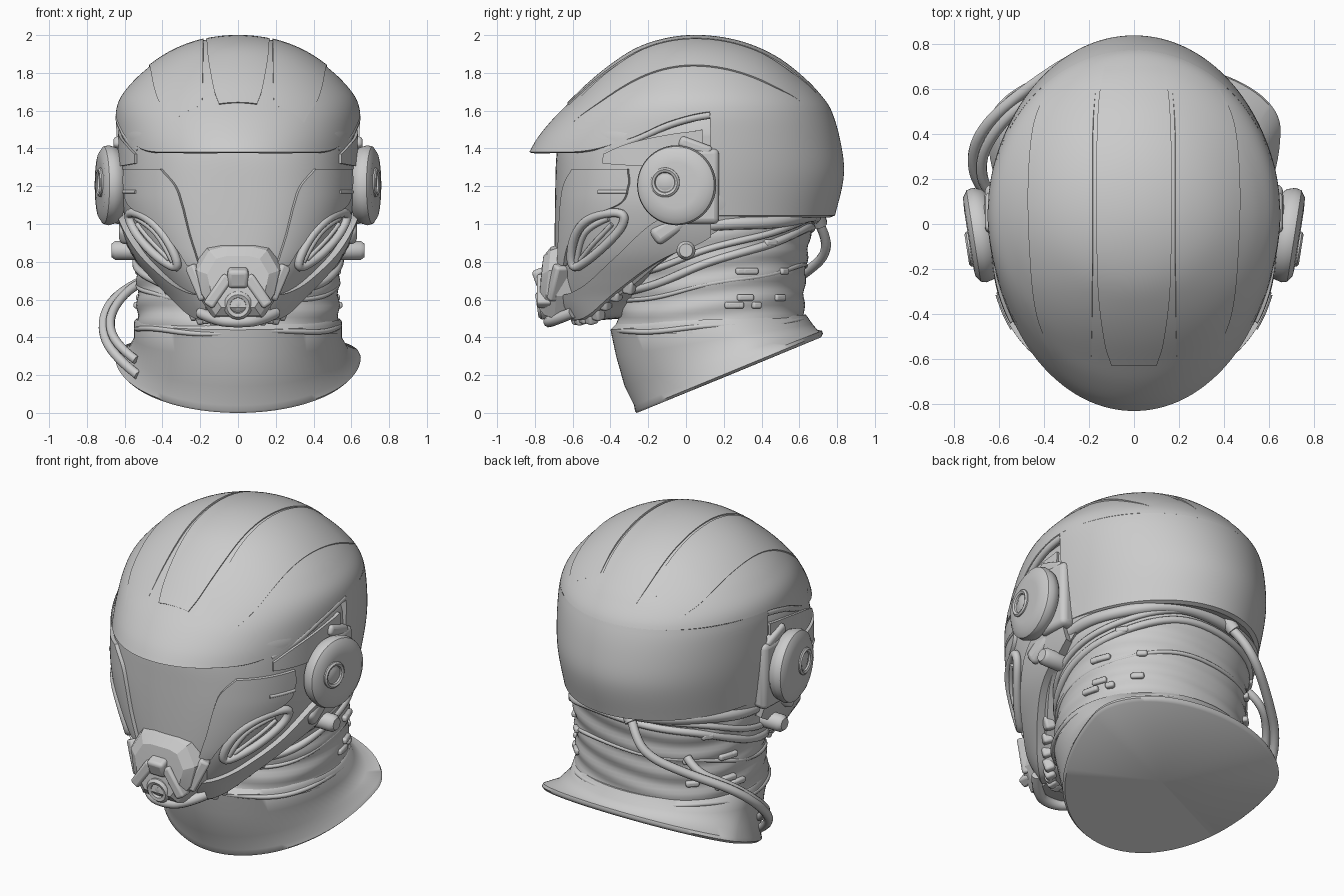
import bpy, bmesh, math, random
from mathutils import Vector, Matrix

if "Cube" in bpy.data.objects:
    bpy.data.objects.remove(bpy.data.objects["Cube"])
random.seed(4)
TAU = math.tau

def curve(tab, x):
    """Smooth interpolation through (x, value) pairs."""
    n = len(tab)
    x = min(max(x, tab[0][0]), tab[-1][0])
    i = 0
    while i < n - 2 and x > tab[i + 1][0]:
        i += 1
    def slope(k):
        a, b = tab[max(k - 1, 0)], tab[min(k + 1, n - 1)]
        return (b[1] - a[1]) / (b[0] - a[0])
    (x0, a), (x1, b) = tab[i], tab[i + 1]
    d = x1 - x0
    t = (x - x0) / d
    return (a * (2*t**3 - 3*t*t + 1) + b * (3*t*t - 2*t**3)
            + d * (slope(i) * (t**3 - 2*t*t + t) + slope(i + 1) * (t**3 - t*t)))

def sq(*pairs):
    return [(z, r * r) for z, r in pairs]

def radius(tab, z):
    return math.sqrt(max(curve(tab, z), 0))

def oval(phi, c, f, b, w, n=2.0):
    """Egg outline; phi = 0 faces the front."""
    s, k = math.sin(phi), math.cos(phi)
    p = lambda v: math.copysign(abs(v) ** (2 / n), v)
    return w * p(s), c - (f if k > 0 else b) * p(k)

def finish(ob, angle=35, mirror=False):
    bpy.ops.object.select_all(action='DESELECT')
    ob.select_set(True)
    bpy.context.view_layer.objects.active = ob
    bpy.ops.object.shade_smooth_by_angle(angle=math.radians(angle))
    if mirror:
        m = ob.modifiers.new("mirror", 'MIRROR')
        m.use_mirror_merge = False
    return ob

def grid(name, rows, closed=True, mirror=False, angle=35, matrix=None):
    """Skin rows of points, optionally closed around each row."""
    n = len(rows[0])
    faces = [(r*n + i, r*n + (i+1) % n, (r+1)*n + (i+1) % n, (r+1)*n + i)
             for r in range(len(rows) - 1) for i in range(n if closed else n - 1)]
    me = bpy.data.meshes.new(name)
    me.from_pydata([tuple(p) for r in rows for p in r], [], faces)
    bm = bmesh.new()
    bm.from_mesh(me)
    bmesh.ops.remove_doubles(bm, verts=bm.verts, dist=1e-5)
    bmesh.ops.recalc_face_normals(bm, faces=bm.faces)
    bm.to_mesh(me)
    bm.free()
    if matrix:
        me.transform(matrix)
    ob = bpy.data.objects.new(name, me)
    bpy.context.collection.objects.link(ob)
    return finish(ob, angle, mirror)

def panel(name, surf, rows, height, mirror=True, fade=(0, 0), nu=12, sub=8):
    """Raised plate over a surface; the border sinks into it."""
    out, m = [], len(rows) - 1
    us = [0] + [i / nu for i in range(nu + 1)] + [1]
    vs = [0] + [i / (m * sub) for i in range(m * sub + 1)] + [1]
    cols = [[(k, r[e][j]) for k, r in enumerate(rows)] for e in (0, 1) for j in (0, 1)]
    for iv, v in enumerate(vs):
        a0, b0, a1, b1 = (curve(c, v * m) for c in cols)
        h = height
        if fade[0]: h *= min(1, v / fade[0])
        if fade[1]: h *= min(1, (1 - v) / fade[1])
        edge_v = iv in (0, len(vs) - 1)
        out.append([surf(a0 + (a1 - a0) * u, b0 + (b1 - b0) * u,
                         -0.012 if edge_v or iu in (0, len(us) - 1) else h)
                    for iu, u in enumerate(us)])
    return grid(name, out, False, mirror)

def tube(name, pts, r, mirror=False, cyclic=False):
    cu = bpy.data.curves.new(name, 'CURVE')
    cu.dimensions, cu.bevel_depth, cu.bevel_resolution = '3D', r, 3
    cu.use_fill_caps, cu.resolution_u = True, 6
    sp = cu.splines.new('NURBS')
    sp.points.add(len(pts) - 1)
    for p, q in zip(sp.points, pts):
        p.co = (*q, 1)
    sp.order_u, sp.use_endpoint_u, sp.use_cyclic_u = 3, not cyclic, cyclic
    ob = bpy.data.objects.new(name, cu)
    bpy.context.collection.objects.link(ob)
    bpy.ops.object.select_all(action='DESELECT')
    ob.select_set(True)
    bpy.context.view_layer.objects.active = ob
    bpy.ops.object.convert(target='MESH')
    return finish(bpy.context.object, 50, mirror)

def lathe(name, prof, loc, axis, mirror=False, seg=48):
    mat = Matrix.Translation(loc) @ Vector(axis).to_track_quat('Z', 'Y').to_matrix().to_4x4()
    rows = [[(r * math.cos(TAU*i/seg), r * math.sin(TAU*i/seg), d) for i in range(seg)] for r, d in prof]
    return grid(name, rows, True, mirror, 40, mat)

def box(name, loc, size, rot=(0, 0, 0), bevel=0.02, mirror=True):
    bpy.ops.mesh.primitive_cube_add(size=1)
    ob = bpy.context.object
    ob.name = name
    mat = Matrix.Translation(loc) @ Matrix.Rotation(rot[2], 4, 'Z') @ Matrix.Rotation(rot[1], 4, 'Y') @ Matrix.Rotation(rot[0], 4, 'X')
    ob.data.transform(mat @ Matrix.Diagonal((*size, 1)))
    b = ob.modifiers.new("bevel", 'BEVEL')
    b.width, b.segments = bevel, 3
    return finish(ob, 40, mirror)

# Outer shell with pointed brim
TOP = 1.993
DW = sq((1.03, .6), (1.3, .635), (1.5, .648), (1.6, .645), (1.67, .622), (1.75, .56), (1.82, .485), (1.9, .37), (1.96, .23), (TOP, 0))
DF = sq((1.38, .88), (1.45, .84), (1.55, .76), (1.65, .66), (1.75, .555), (1.85, .43), (1.93, .3), (TOP, 0))
DB = sq((1.03, .735), (1.25, .785), (1.4, .775), (1.6, .72), (1.7, .65), (1.8, .54), (1.9, .39), (1.96, .24), (TOP, 0))
BRIM = [(0, 1.375), (30, 1.375), (50, 1.385), (66, 1.45), (80, 1.54), (98, 1.59), (180, 1.59)]
def dome(phi, z, k=1):
    x, y = oval(phi, .05, radius(DF, z), radius(DB, z), radius(DW, z))
    return (x * k, .05 + (y - .05) * k, z)
def turn(phi):
    return abs((math.degrees(phi) + 180) % 360 - 180)
def brim_z(phi):
    return curve(BRIM, turn(phi))
phis = [TAU * i / 220 for i in range(220)]
rows = [[dome(p, brim_z(p) + .015, .82) for p in phis], [dome(p, brim_z(p), .985) for p in phis]]
for j in range(45):
    t = 1 - (1 - j / 44) ** 2
    rows.append([dome(p, brim_z(p) + .006 + (TOP - brim_z(p) - .006) * t) for p in phis])
grid("helmet_dome", rows)

# Lower shell wrapping the sides and back
back = [math.radians(96 + 168 * i / 120) for i in range(121)]
levels = [(1.06, .82), (1.035, .97)] + [(1.045 + .555 * j / 20, 1) for j in range(21)]
rows = []
for z, k in levels:
    ring = [dome(p, z, k) for p in back]
    ends = [(x * .88, y + .02, z) for x, y, z in (ring[0], ring[-1])]
    rows.append([ends[0]] + ring + [ends[1]])
grid("helmet_back", rows, False)

# Raised panels along the crown
def dome_xy(x, y, h):
    lo, hi = 1.3, TOP
    for _ in range(30):
        z = (lo + hi) / 2
        d = y - .05
        r = radius(DF if d < 0 else DB, z)
        inside = (x / max(radius(DW, z), 1e-6))**2 + (d / max(r, 1e-6))**2 < 1
        lo, hi = (z, hi) if inside else (lo, z)
    p = Vector((x, y, lo))
    return p + (p - Vector((0, .05, 1.2))).normalized() * h
strip = [(-.62, .1), (-.52, .13), (-.3, .158), (0, .165), (.3, .165), (.55, .155), (.7, .13)]
panel("crown_strip", dome_xy, [((-w, y), (w, y)) for y, w in strip], .008, False, (0, .2))
side = [(-.6, .19, .35), (-.4, .185, .43), (-.1, .182, .46), (.2, .182, .465), (.45, .18, .44), (.6, .17, .38)]
panel("crown_side_panel", dome_xy, [((a, y), (b, y)) for y, a, b in side], .009, True, (.3, .25))

# Face mask and visor
HW = sq((.45, .28), (.6, .36), (.7, .43), (.85, .53), (1, .59), (1.15, .62), (1.5, .62))
HF = sq((.45, .58), (.6, .66), (.75, .69), (.9, .695), (1.2, .692), (1.37, .685), (1.5, .66))
CHIN = [(0, .48), (40, .5), (53, .57), (70, .67), (90, .87), (110, 1), (180, 1.02)]
def head(phi, z, h=0, k=1):
    x, y = oval(phi, 0, radius(HF, z) + h, .6 + h, radius(HW, z) + h, 2.5)
    return (x * k, y * k, z)
def chin_z(p):
    return curve(CHIN, turn(p))
def head_deg(a, z, h):
    return head(math.radians(a), z, h)
def head_xz(x, z, h):
    return head(math.asin(min(x / radius(HW, z), .99) ** 1.25), z, h)
hp = [TAU * i / 128 for i in range(128)]
rows = [[head(p, chin_z(p) + .02, 0, .55) for p in hp]]
rows += [[head(p, chin_z(p) + (1.48 - chin_z(p)) * j / 30) for p in hp] for j in range(31)]
rows += [[head(p, z, 0, k) for p in hp] for z, k in ((1.55, .96), (1.62, .89), (1.63, 0))]
grid("face_mask", rows)

# Cheek plates beside the visor, jaw guards, brow rails
cheek = [(1.29, .4, .59), (1.2, .325, .59), (1.1, .29, .565), (1.02, .27, .45), (.94, .25, .37), (.86, .225, .31), (.78, .2, .26)]
panel("cheek_plate", head_xz, [((a, z), (b, z)) for z, a, b in cheek], .02)
jaw = [(98, 1.1, .93), (82, 1.02, .8), (66, .84, .66), (50, .7, .55), (36, .64, .5), (22, .62, .49)]
panel("jaw_guard", head_deg, [((a, t), (a, b)) for a, t, b in jaw], .04)
panel("temple_plate", head_deg, [((56, 1.37), (56, 1.32)), ((70, 1.43), (70, 1.31)), ((95, 1.5), (95, 1.3))], .015)
tube("brow_rail", [dome(math.radians(a), brim_z(math.radians(a)) - .012, .972) for a in range(56, 98, 5)], .02, True)
tube("cheek_slot", [head_deg(a, 1.17, .018) for a in (54, 59, 64, 69)], .01, True)

# Eye-shaped side vents: thick rim, sunken crescent slats
vent = [(.57, 1.07), (.47, 1.04), (.36, .92), (.29, .75), (.4, .81), (.5, .91), (.555, 1.0)]
tube("vent_rim", [head_xz(x, z, .016) for x, z in vent], .024, True, True)
tube("vent_upper_lid", [head_xz(x, z, .006) for x, z in ((.53, 1.03), (.46, .99), (.39, .9), (.34, .8))], .016, True)
tube("vent_lower_lid", [head_xz(x, z, .004) for x, z in ((.53, 1.0), (.49, .945), (.43, .88), (.36, .81))], .013, True)

# Muzzle with breather
half = [(.09, .9), (.17, .88), (.24, .76), (.21, .62), (.13, .5)]
poly = half + [(-x, z) for x, z in reversed(half)]
prof = [(-.5, 1), (-.68, 1), (-.735, .9), (-.77, .68), (-.775, 0)]
grid("muzzle", [[(x * s, y - .1 * (.68 - z) * s, .68 + (z - .68) * s) for x, z in poly] for y, s in prof], angle=20)
box("nose_block", (0, -.755, .72), (.11, .1, .1), (.35, 0, 0), .02, False)
box("muzzle_arm", (.105, -.75, .645), (.06, .08, .19), (0, -.6, 0), .015)
box("muzzle_strap", (.2, -.67, .69), (.06, .1, .2), (0, .45, .5), .015)
lathe("breather", [(.075, -.08), (.075, .01), (.06, .025), (.042, .02), (.038, 0), (0, 0)], (0, -.765, .57), (0, -1, -.15))
lathe("breather_core", [(.022, -.02), (.022, .014), (0, .02)], (0, -.765, .57), (0, -1, -.15), seg=20)
tube("chin_lip", [(-.2, -.6, .53), (-.12, -.7, .49), (0, -.735, .48), (.12, -.7, .49), (.2, -.6, .53)], .03)
lathe("muzzle_stud", [(.035, -.05), (.035, .01), (.02, .018), (0, .018)], (.13, -.705, .83), (.3, -1, .4), True, 20)

# Ear discs and their mounts
ax = (.988, -.155, 0)
lathe("ear_disc", [(0, -.07), (.17, -.07), (.2, -.045), (.212, -.005), (.205, .022), (.175, .042), (.12, .046), (0, .046)], (.69, -.05, 1.205), ax, True, 64)
lathe("ear_hub", [(.08, -.02), (.078, .012), (.068, .02), (.055, .014), (.05, .002), (.03, .01), (0, .012)], (.722, -.11, 1.22), ax, True)
box("ear_mount", (.62, .07, 1.2), (.09, .21, .4), (0, 0, .05), .03)
box("ear_mount_top", (.63, .05, 1.41), (.06, .18, .06), (-.35, 0, 0))
box("jaw_hinge", (.59, -.09, .98), (.08, .2, .1), (.6, 0, 0), .03)
lathe("hinge_knob", [(.05, -.12), (.05, .01), (.035, .03), (0, .03)], (.64, .0, .86), (1, 0, 0), True, 24)

# Neck with soft folds
NF = sq((.4, .53), (.7, .48), (1.1, .46))
NB = sq((.4, .49), (.6, .475), (.95, .51), (1.15, .56))
NW = sq((.4, .535), (.7, .535), (1.1, .56))
def neck(phi, z, h=0):
    return (*oval(phi, .15, radius(NF, z) + h, radius(NB, z) + h, radius(NW, z) + h, 2.15), z)
np_ = [TAU * i / 96 for i in range(96)]
grid("neck", [[neck(p, .42 + .68 * j / 32, .006 * math.sin(j * 1.1 + 2 * math.sin(2 * p))) for p in np_] for j in range(33)])
folds = [(.455, .03, .014, .004), (.68, .1, .012, -.003), (.8, .18, .022, 0), (.87, .16, .018, .006), (.99, .05, .035, .004)]
for i, (z, tilt, r, h) in enumerate(folds):
    tube(f"neck_band_{i+1}", [neck(p, z - tilt * math.cos(p) + .008 * math.sin(5 * p), h) for p in np_[::2]], r, False, True)

# Small fittings on the neck and under the jaw
for i in range(9):
    a = math.radians(random.uniform(85, 150))
    box(f"neck_fitting_{i+1}", neck(a, random.choice((.57, .61, .75, .9)), .002),
        (.04, random.uniform(.05, .1), .035), (0, 0, a - math.pi / 2), .012)
for i in range(8):
    a = math.radians(12 + 8 * i)
    box(f"jaw_fitting_{i+1}", head(a, chin_z(a) + .015, -.02), (.06, .06, random.uniform(.05, .08)), (.3, .2, a), .015)

# Flared collar with slanted base
coll = [(.47, .52, .15, .52, .47, .54), (.44, .52, .16, .56, .475, .55), (.3, .47, .22, .59, .45, .55),
        (.14, .44, .33, .655, .365, .585), (.04, .435, .42, .695, .3, .64), (.01, .42, .42, .69, .305, .65), (0, .4, .42, .68, .295, .635)]
rows = []
for zf, zb, c, f, b, w in coll:
    ring = [oval(p, c, f, b, w) for p in np_]
    rows.append([(x, y, zf + (zb - zf) * (y - c + f) / (f + b)) for x, y in ring])
rows.append([(0, .23, .2)] * 96)
grid("collar", rows, angle=50)

# Two loose cables on one side
tube("cable_long", [(-.1, .68, 1.04), (-.15, .73, .97), (-.25, .75, .84), (-.45, .62, .73), (-.66, .45, .62),
                    (-.73, .28, .46), (-.66, .12, .3), (-.53, .04, .2)], .026)
tube("cable_short", [(-.38, .53, .78), (-.46, .56, .72), (-.6, .44, .64), (-.69, .28, .5), (-.65, .12, .36), (-.54, .06, .28)], .024)
tube("cable_socket", [(-.08, .69, 1.07), (-.13, .71, 1.0)], .04)
